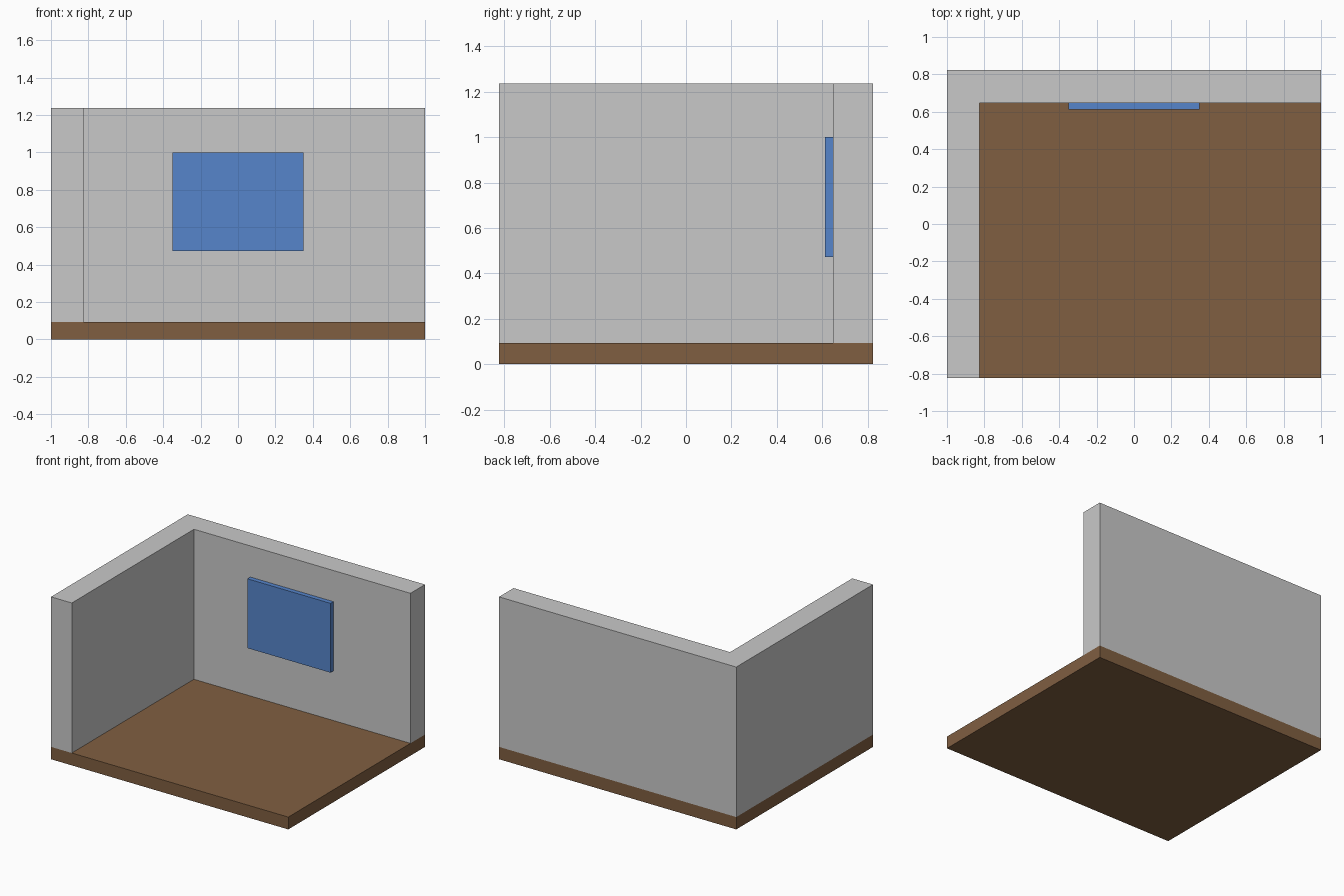
import bpy
import bmesh

if "Cube" in bpy.data.objects:
    bpy.data.objects.remove(bpy.data.objects["Cube"])


def material(name, color):
    m = bpy.data.materials.new(name)
    m.diffuse_color = (*color, 1.0)
    m.use_nodes = True
    m.node_tree.nodes["Principled BSDF"].inputs["Base Color"].default_value = m.diffuse_color
    return m


def extrude_outline(name, outline, z0, z1, mat):
    """Flat outline in x, y raised from z0 to z1."""
    bm = bmesh.new()
    base = bm.faces.new([bm.verts.new((x, y, z0)) for x, y in outline])
    top = bmesh.ops.extrude_face_region(bm, geom=[base], use_keep_orig=True)
    verts = [v for v in top["geom"] if isinstance(v, bmesh.types.BMVert)]
    bmesh.ops.translate(bm, verts=verts, vec=(0, 0, z1 - z0))
    bmesh.ops.recalc_face_normals(bm, faces=bm.faces)
    mesh = bpy.data.meshes.new(name)
    bm.to_mesh(mesh)
    bm.free()
    mesh.materials.append(mat)
    obj = bpy.data.objects.new(name, mesh)
    bpy.context.collection.objects.link(obj)
    return obj


def rectangle(x0, x1, y0, y1):
    return [(x0, y0), (x1, y0), (x1, y1), (x0, y1)]


wood = material("brown wood", (0.216, 0.114, 0.053))
plaster = material("light grey plaster", (0.584, 0.584, 0.584))
glass = material("blue glass", (0.093, 0.235, 0.597))

X, Y = 1.0, 0.823            # half width and half depth of the room
IN_X, IN_Y = -0.825, 0.648   # inner wall faces
FLOOR, TOP = 0.094, 1.237

# Floor slab
extrude_outline("floor", rectangle(-X, X, -Y, Y), 0, FLOOR, wood)

# Left and back walls as one L-shaped profile
walls = [(-X, -Y), (IN_X, -Y), (IN_X, IN_Y), (X, IN_Y), (X, Y), (-X, Y)]
extrude_outline("walls", walls, FLOOR, TOP, plaster)

# Window panel on the back wall
extrude_outline("window", rectangle(-0.35, 0.35, 0.613, IN_Y), 0.472, 1.0, glass)
